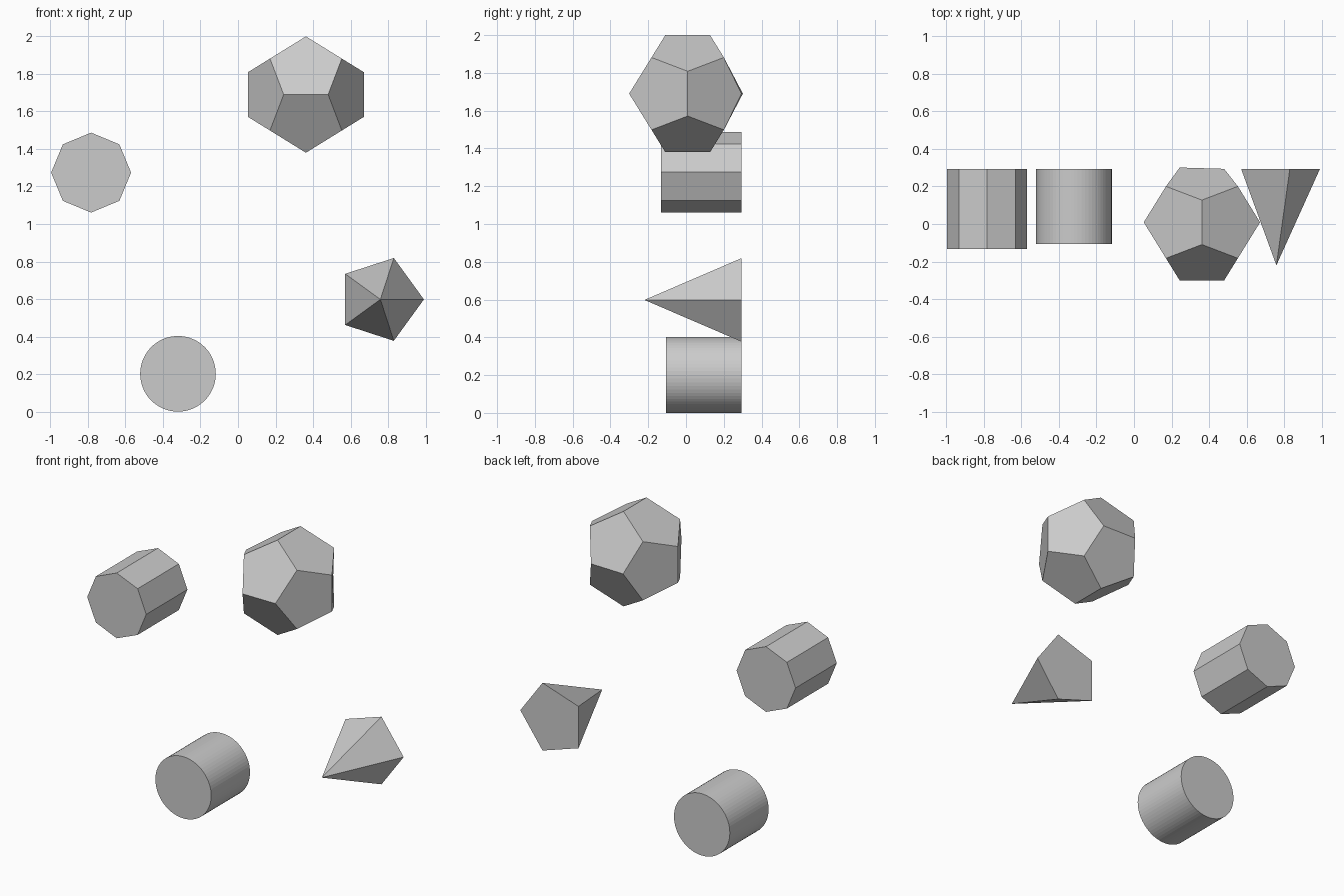
import bpy, bmesh, math
from mathutils import Matrix, Vector

if "Cube" in bpy.data.objects:
    bpy.data.objects.remove(bpy.data.objects["Cube"])

BACK = 0.293  # shared y of the back faces


def add_object(name, bm, location):
    bmesh.ops.recalc_face_normals(bm, faces=bm.faces)
    mesh = bpy.data.meshes.new(name)
    bm.to_mesh(mesh)
    bm.free()
    obj = bpy.data.objects.new(name, mesh)
    obj.location = location
    bpy.context.collection.objects.link(obj)
    return obj


def solid(name, sides, x, z, radius, front_radius, front):
    """Prism or pyramid lying along y, one corner pointing to +x."""
    bm = bmesh.new()
    turn = Matrix.Rotation(math.pi / 2, 4, 'X') @ Matrix.Rotation(-math.pi / 2, 4, 'Z')
    bmesh.ops.create_cone(bm, cap_ends=True, segments=sides, radius1=radius,
                          radius2=front_radius, depth=BACK - front, matrix=turn)
    bmesh.ops.remove_doubles(bm, verts=bm.verts, dist=1e-5)
    return add_object(name, bm, (x, (BACK + front) / 2, z))


# Prisms and pyramid
solid("octagonal_prism", 8, -0.783, 1.274, 0.213, 0.213, -0.132)
solid("cylinder", 64, -0.32, 0.2015, 0.2015, 0.2015, -0.107)
solid("pentagonal_pyramid", 5, 0.759, 0.598, 0.232, 0.0, -0.22)

# Dodecahedron: cube corners plus three sets of edge points, wrapped in a hull
phi = (1 + math.sqrt(5)) / 2
size = 0.31 / phi
bm = bmesh.new()
for a in (-1, 1):
    for b in (-1, 1):
        for c in (-1, 1):
            bm.verts.new(Vector((a, b, c)) * size)
        p, q = a / phi, b * phi
        for co in ((0, p, q), (p, q, 0), (q, 0, p)):
            bm.verts.new(Vector(co) * size)
bmesh.ops.convex_hull(bm, input=bm.verts)
bmesh.ops.dissolve_limit(bm, angle_limit=math.radians(2), verts=bm.verts, edges=bm.edges)

# Slightly pressed-in back edge
for v in bm.verts:
    if v.co.y > 0.3:
        v.co.y = 0.285 if v.co.x > 0 else 0.292
add_object("dodecahedron", bm, (0.362, 0.009, 1.69))
